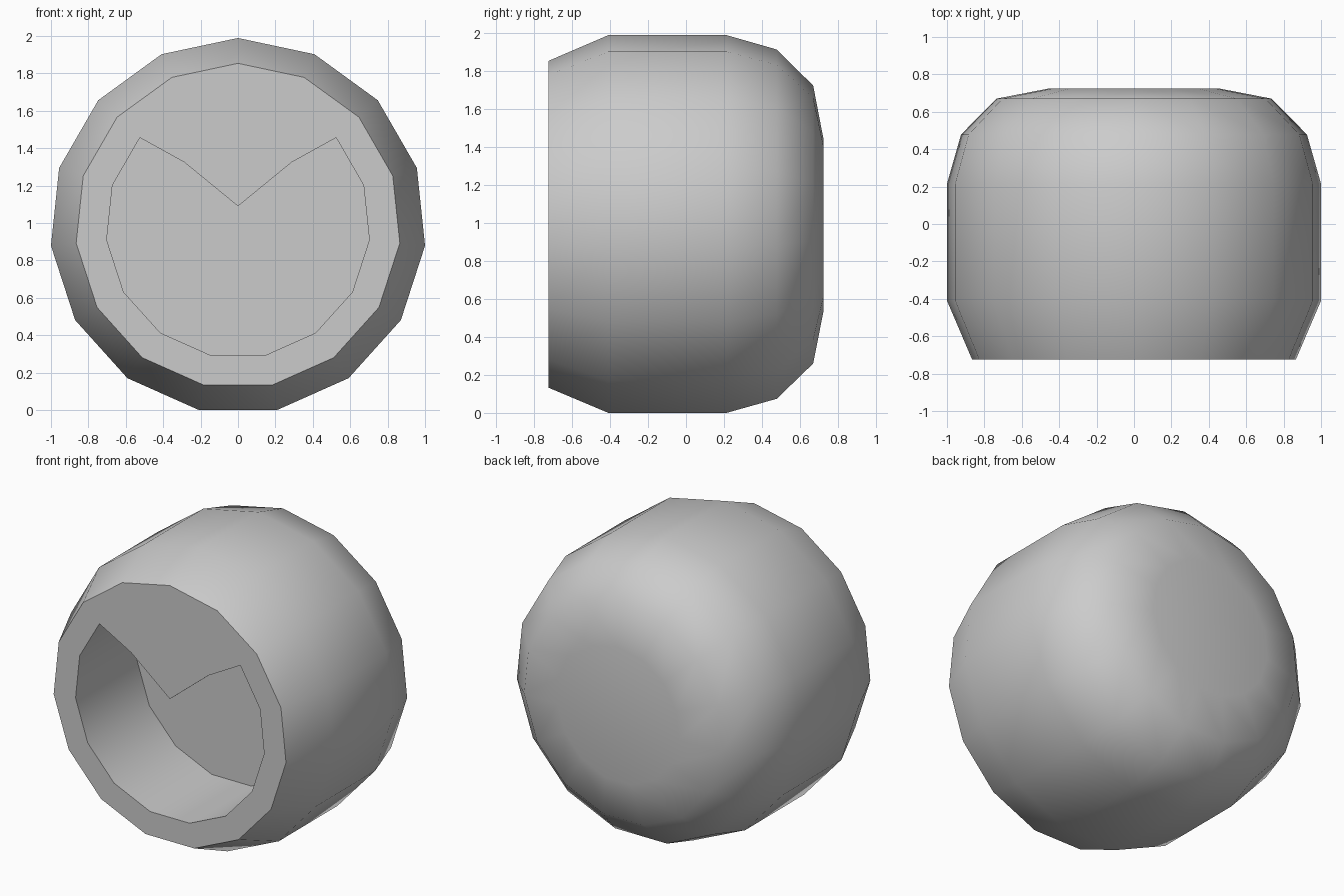
import bpy, bmesh, math

if "Cube" in bpy.data.objects:
    bpy.data.objects.remove(bpy.data.objects["Cube"])

SIDES = 15
CENTRE_Z = 0.984
R = 1.0055
INNER_R = 0.706


def ring(y, r, notch=False):
    """One 15-sided loop about the y axis; notch dips its top three points."""
    pts = []
    for i in range(SIDES):
        a = 2 * math.pi * i / SIDES
        x, z = r * math.sin(a), CENTRE_Z + r * math.cos(a)
        if notch and i == 0:
            z = 1.09
        elif notch and i in (1, SIDES - 1):
            x, z = math.copysign(0.287, x), 1.325
        pts.append((x, y, z))
    return [bm.verts.new(p) for p in pts]


bm = bmesh.new()

# From the back cap over the rounded shell, the front rim and into the recess
loops = [ring(y, r) for y, r in (
    (0.725, 0.455), (0.67, 0.74), (0.478, 0.93),
    (0.215, R), (-0.41, R), (-0.725, 0.87))]
loops += [ring(y, INNER_R, True) for y in (-0.725, -0.07)]

for a, b in zip(loops, loops[1:]):
    for i in range(SIDES):
        j = (i + 1) % SIDES
        bm.faces.new((a[i], a[j], b[j], b[i]))

# Back cap and recess floor
bm.faces.new(loops[0])
bm.faces.new(loops[-1])
bmesh.ops.recalc_face_normals(bm, faces=bm.faces)

mesh = bpy.data.meshes.new("hollow_shell")
bm.to_mesh(mesh)
bm.free()
shell = bpy.data.objects.new("hollow_shell", mesh)
bpy.context.collection.objects.link(shell)

# Smooth shell with crisp rim and notch corners
bpy.context.view_layer.objects.active = shell
shell.select_set(True)
bpy.ops.object.shade_smooth_by_angle(angle=math.radians(40))
